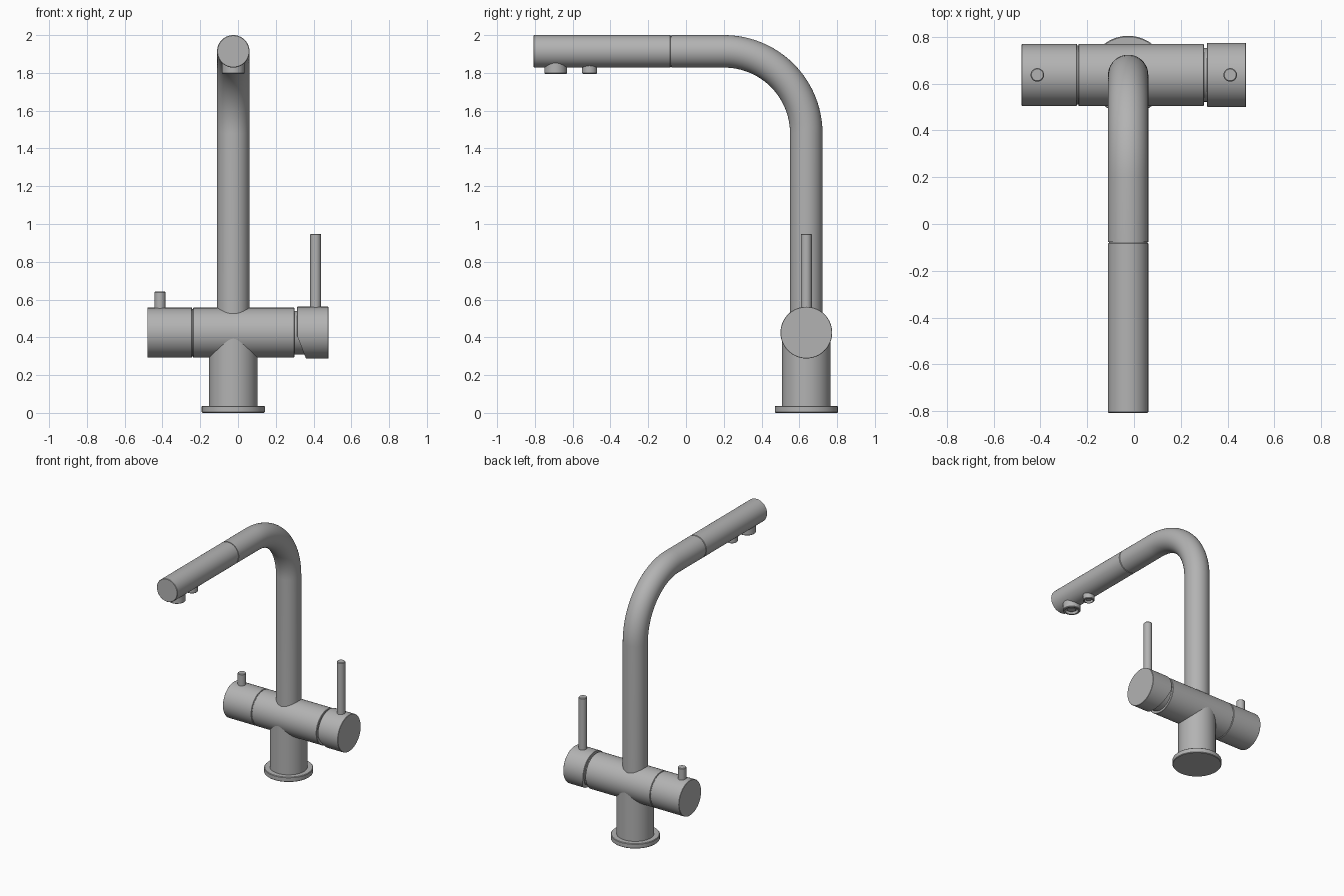
import bpy
import bmesh
import math
from mathutils import Vector

if "Cube" in bpy.data.objects:
    bpy.data.objects.remove(bpy.data.objects["Cube"], do_unlink=True)

# Single brushed metal colour
metal = bpy.data.materials.new("brushed_metal")
metal.use_nodes = True
colour = (0.45, 0.45, 0.45, 1)
metal.diffuse_color = colour
metal.node_tree.nodes["Principled BSDF"].inputs["Base Color"].default_value = colour

CX, CY = -0.025, 0.637      # column axis
BODY_Z = 0.425              # height of the horizontal valve body
X, Z = Vector((1, 0, 0)), Vector((0, 0, 1))


def sweep(name, rings, sides=64, cut=None):
    """Skin round rings of (centre, direction, radius), capped at both ends."""
    bm = bmesh.new()
    loops = []
    for centre, direction, radius in rings:
        d = Vector(direction).normalized()
        u = Vector((0, 1, 0)) if abs(d.x) > 0.9 else X
        v = d.cross(u)
        loop = []
        for i in range(sides):
            a = math.tau * i / sides
            loop.append(bm.verts.new(Vector(centre) + radius * (u * math.cos(a) + v * math.sin(a))))
        loops.append(loop)
    for low, high in zip(loops, loops[1:]):
        for i in range(sides):
            j = (i + 1) % sides
            bm.faces.new((low[i], low[j], high[j], high[i]))
    bm.faces.new(loops[0][::-1])
    bm.faces.new(loops[-1])
    if cut:
        geom = bm.verts[:] + bm.edges[:] + bm.faces[:]
        bmesh.ops.bisect_plane(bm, geom=geom, plane_co=cut[0], plane_no=cut[1], clear_outer=True)
        bmesh.ops.holes_fill(bm, edges=[e for e in bm.edges if e.is_boundary])
    bmesh.ops.recalc_face_normals(bm, faces=bm.faces[:])
    mesh = bpy.data.meshes.new(name)
    bm.to_mesh(mesh)
    bm.free()
    mesh.materials.append(metal)
    obj = bpy.data.objects.new(name, mesh)
    bpy.context.collection.objects.link(obj)
    bpy.ops.object.select_all(action="DESELECT")
    obj.select_set(True)
    bpy.context.view_layer.objects.active = obj
    bpy.ops.object.shade_smooth_by_angle(angle=math.radians(30))
    return obj


def lathe(name, origin, axis, profile, **options):
    """Turn a profile of (distance along axis, radius)."""
    return sweep(name, [(Vector(origin) + axis * h, axis, r) for h, r in profile], **options)


def rod(name, origin, axis, start, end, radius, bevel=0.004, **options):
    """Cylinder with slightly softened rims."""
    profile = [(start, radius - bevel), (start + bevel, radius),
               (end - bevel, radius), (end, radius - bevel)]
    return lathe(name, origin, axis, profile, **options)


# Base flange and column
rod("base_flange", (CX, CY, 0), Z, 0, 0.037, 0.167)
rod("column", (CX, CY, 0), Z, 0.02, BODY_Z, 0.128)

# Horizontal valve body with its narrow seam and recessed neck
body = (0, CY, BODY_Z)
rod("filter_knob", body, X, -0.48, -0.243, 0.132, bevel=0.002)
rod("knob_seam", body, X, -0.26, -0.22, 0.126)
rod("valve_body", body, X, -0.238, 0.298, 0.132, bevel=0.002)
rod("handle_neck", body, X, 0.28, 0.4, 0.115)

# Lever handle with slanted clearance underneath
rod("handle_cap", body, X, 0.312, 0.479, 0.137, bevel=0.002,
    cut=((0.312, CY, 0.41), (-0.12, 0, -0.047)))
rod("handle_lever", (0.411, CY, 0), Z, 0.5, 0.948, 0.029, sides=32)
rod("filter_lever", (-0.413, CY, 0), Z, 0.5, 0.642, 0.029, sides=32)

# Swan neck: upright pipe, quarter bend, level run
R, BEND, TOP = 0.086, 0.435, 1.914
path = [((CX, CY, BODY_Z), Z, R)]
for k in range(25):
    a = math.pi / 2 * k / 24
    centre = (CX, CY - BEND + BEND * math.cos(a), TOP - BEND + BEND * math.sin(a))
    path.append((centre, (0, -math.sin(a), math.cos(a)), R))
path.append(((CX, -0.077, TOP), (0, -1, 0), R))
sweep("neck_pipe", path)

# Spout head beyond a thin seam
FORWARD = Vector((0, -1, 0))
head = (CX, 0, TOP)
rod("spout_seam", head, FORWARD, 0.06, 0.1, 0.082)
rod("spout_head", head, FORWARD, 0.081, 0.807, R, bevel=0.003)

# Two outlets, each with a recessed mouth
for name, y, r in (("main_outlet", -0.69, 0.06), ("filter_outlet", -0.51, 0.04)):
    lathe(name, (CX, y, 0), Z,
          [(1.9, r), (1.799, r), (1.795, r - 0.004), (1.795, r * 0.75),
           (1.815, r * 0.72)], sides=40)
    rod(name + "_aerator", (CX, y, 0), Z, 1.803, 1.83, r * 0.5, bevel=0.002, sides=32)
